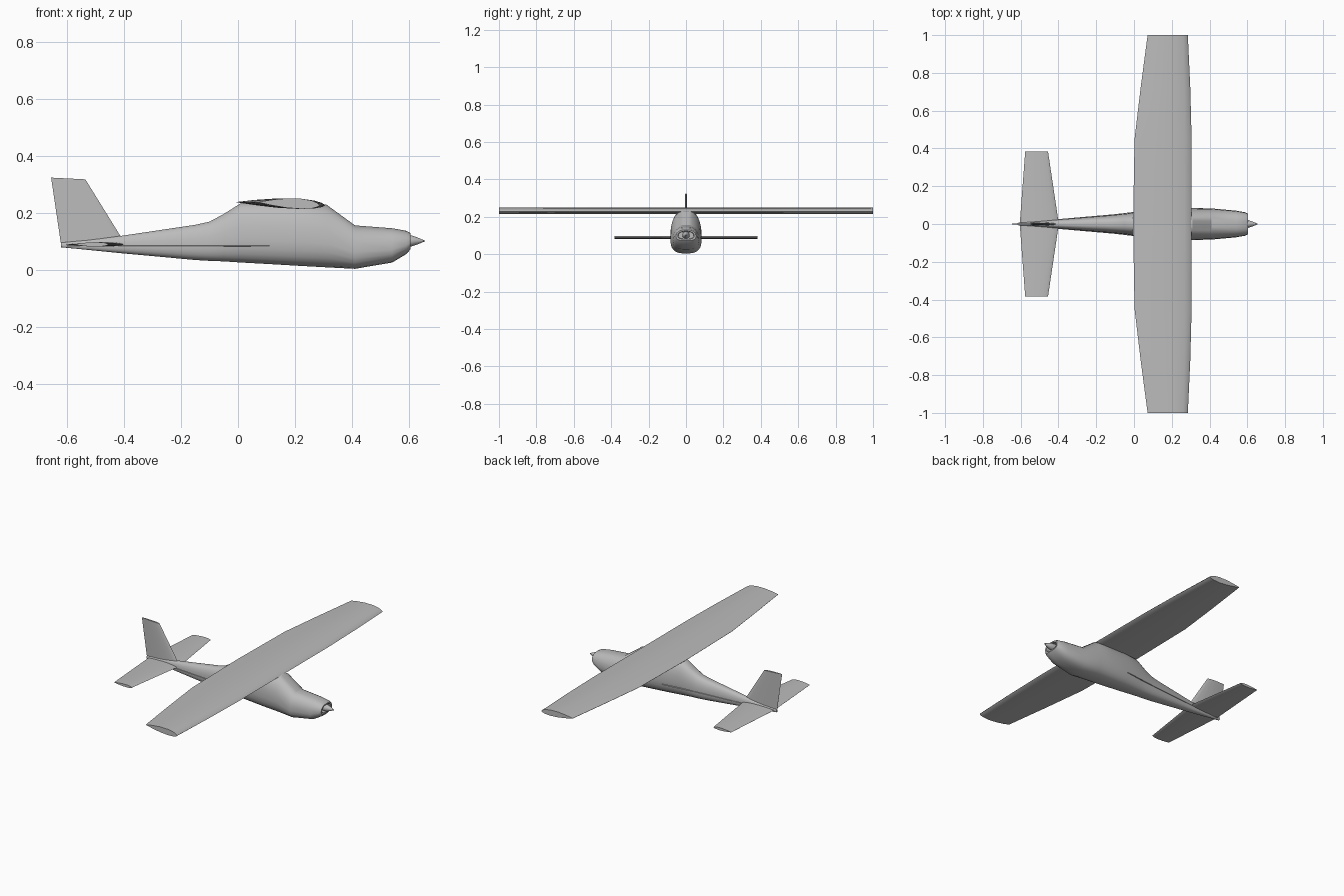
import bpy, bmesh
from math import sin, cos, pi, copysign
from mathutils import Vector

cube = bpy.data.objects.get("Cube")
if cube:
    bpy.data.objects.remove(cube)

grey = bpy.data.materials.new("light_grey")
grey.use_nodes = True
grey.diffuse_color = (0.5, 0.5, 0.5, 1)
grey.node_tree.nodes["Principled BSDF"].inputs["Base Color"].default_value = (0.5, 0.5, 0.5, 1)


def loft(name, rings, smooth=None):
    """Skin a list of equal rings and cap both ends."""
    bm = bmesh.new()
    loops = [[bm.verts.new(p) for p in ring] for ring in rings]
    n = len(loops[0])
    for a, b in zip(loops, loops[1:]):
        for i in range(n):
            j = (i + 1) % n
            bm.faces.new((a[i], a[j], b[j], b[i]))
    bm.faces.new(loops[0])
    bm.faces.new(loops[-1])
    bmesh.ops.recalc_face_normals(bm, faces=bm.faces)
    mesh = bpy.data.meshes.new(name)
    bm.to_mesh(mesh)
    bm.free()
    mesh.materials.append(grey)
    obj = bpy.data.objects.new(name, mesh)
    bpy.context.collection.objects.link(obj)
    if smooth:
        bpy.ops.object.select_all(action='DESELECT')
        obj.select_set(True)
        bpy.context.view_layer.objects.active = obj
        bpy.ops.object.shade_smooth_by_angle(angle=smooth)
    return obj


def body_ring(x, bottom, top, half, sides=24):
    """Rounded box section across the fuselage."""
    mid, tall = (bottom + top) / 2, (top - bottom) / 2
    ring = []
    for i in range(sides):
        a = 2 * pi * (i + 0.5) / sides
        c, s = (copysign(abs(f) ** 0.7, f) for f in (cos(a), sin(a)))
        taper = 1 - 0.2 * max(s, 0)
        ring.append((x, half * c * taper, mid + tall * s))
    return ring


def foil(trail, lead, camber_z, up, down, place):
    """Closed wing section from trailing edge, over the top, and back below."""
    steps = [0, 0.2, 0.45, 0.7, 0.88, 0.97, 1]
    curve = [0.03, 0.5, 0.9, 1, 0.75, 0.38, 0]
    pts = [(t, c * up) for t, c in zip(steps, curve)]
    pts += [(t, -c * down) for t, c in list(zip(steps, curve))[-2::-1]]
    return [place(trail + (lead - trail) * t, camber_z(t) + h) for t, h in pts]


# Fuselage, ending in a recessed air intake
stations = [
    (-0.62, 0.08, 0.096, 0.006), (-0.41, 0.059, 0.12, 0.023),
    (-0.15, 0.035, 0.159, 0.045), (-0.1, 0.032, 0.17, 0.05),
    (-0.05, 0.03, 0.197, 0.055), (0.01, 0.026, 0.235, 0.063),
    (0.1, 0.021, 0.238, 0.075), (0.22, 0.014, 0.236, 0.083),
    (0.31, 0.009, 0.23, 0.085), (0.41, 0.004, 0.157, 0.083),
    (0.54, 0.026, 0.147, 0.071), (0.59, 0.056, 0.138, 0.062),
    (0.604, 0.072, 0.13, 0.054), (0.603, 0.08, 0.123, 0.044),
    (0.575, 0.082, 0.121, 0.042),
]
loft("fuselage", [body_ring(*s) for s in stations], 0.5)

# Main wing, straight in the middle with tapered outer panels
wing = [(1, 0.072, 0.285), (0.72, 0.035, 0.298), (0.45, 0.003, 0.305), (0, -0.005, 0.305)]
span = [(-y, t, l) for y, t, l in wing] + [(y, t, l) for y, t, l in wing[-2::-1]]
loft("main_wing", [
    foil(t, l, lambda f: 0.238 - 0.011 * f, 0.02, 0.016,
         lambda x, z, y=y: (x, y, z)) for y, t, l in span], 0.5)

# Tailplane
loft("tailplane", [
    foil(t, l, lambda f: 0.09, 0.008, 0.008, lambda x, z, y=y: (x, y, z))
    for y, t, l in [(-0.383, -0.576, -0.455), (0, -0.605, -0.398), (0.383, -0.576, -0.455)]], 0.5)

# Upright fin, swept at the front
loft("tail_fin", [
    foil(t, l, lambda f: 0, w, w, lambda x, y, z0=z0, z1=z1, t=t, l=l:
         (x, y, z0 + (z1 - z0) * (x - t) / (l - t)))
    for t, l, z0, z1, w in [(-0.62, -0.4, 0.088, 0.1, 0.008), (-0.655, -0.535, 0.324, 0.318, 0.006)]], 0.5)

# Pointed propeller hub
loft("spinner", [
    [(x, r * cos(2 * pi * i / 16), 0.102 + r * sin(2 * pi * i / 16)) for i in range(16)]
    for x, r in [(0.57, 0.019), (0.606, 0.02), (0.63, 0.012), (0.655, 0.001)]], 0.5)

# Long shallow ridges along the rear sides
for side, label in ((1, "left"), (-1, "right")):
    loft(label + "_side_ridge", [
        [(x, side * (w + dy), 0.085 + dz) for dy, dz in ((-0.01, 0.004), (0.002, 0), (-0.01, -0.004))]
        for x, w in [(-0.6, 0.008), (-0.41, 0.023), (-0.1, 0.05), (0.11, 0.075)]])
